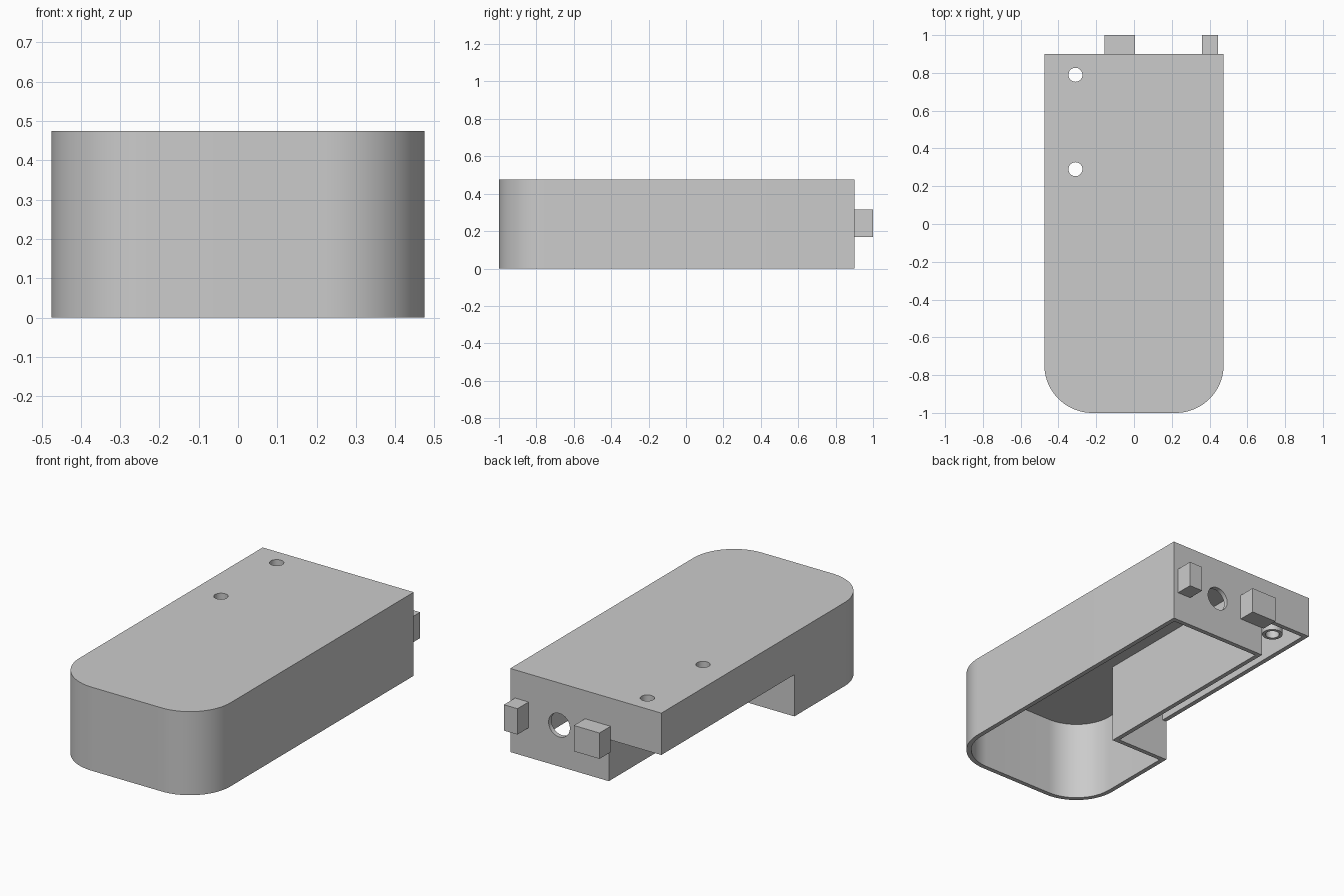
import bpy
import bmesh
from math import sin, cos, pi, radians

cube = bpy.data.objects.get("Cube")
if cube:
    bpy.data.objects.remove(cube, do_unlink=True)

grey = bpy.data.materials.new("plain grey")
colour = (0.6, 0.6, 0.6, 1)
grey.diffuse_color = colour
grey.use_nodes = True
grey.node_tree.nodes["Principled BSDF"].inputs["Base Color"].default_value = colour

# Main sizes
W, FRONT, BACK, H = 0.475, -1.0, 0.9, 0.475
WALL, ROOF, RADIUS = 0.026, 0.02, 0.255
NOTCH_X, NOTCH_Y, NOTCH_Z = -0.145, -0.295, 0.237


def prism(name, points, low, high, axis="z"):
    """Extrude a closed outline from low to high along z or y."""
    def place(p, t):
        return (p[0], p[1], t) if axis == "z" else (p[0], t, p[1])
    bm = bmesh.new()
    face = bm.faces.new([bm.verts.new(place(p, low)) for p in points])
    ext = bmesh.ops.extrude_face_region(bm, geom=[face])
    verts = [v for v in ext["geom"] if isinstance(v, bmesh.types.BMVert)]
    offset = (0, 0, high - low) if axis == "z" else (0, high - low, 0)
    bmesh.ops.translate(bm, verts=verts, vec=offset)
    bmesh.ops.recalc_face_normals(bm, faces=bm.faces)
    mesh = bpy.data.meshes.new(name)
    bm.to_mesh(mesh)
    bm.free()
    mesh.materials.append(grey)
    obj = bpy.data.objects.new(name, mesh)
    bpy.context.collection.objects.link(obj)
    return obj


def box(name, x0, x1, y0, y1, z0, z1):
    return prism(name, [(x0, y0), (x1, y0), (x1, y1), (x0, y1)], z0, z1)


def circle(cx, cy, r, n=40):
    return [(cx + r * cos(2 * pi * i / n), cy + r * sin(2 * pi * i / n)) for i in range(n)]


def rounded_front(inset, n=20):
    """Front edge of the plan with two round corners, from -x to +x."""
    r = RADIUS - inset
    cx, cy = W - RADIUS, FRONT + RADIUS
    arc = [(cx + r * sin(a), cy - r * cos(a)) for a in (pi / 2 * i / n for i in range(n + 1))]
    return [(-x, y) for x, y in reversed(arc)] + arc


def select_only(obj):
    bpy.ops.object.select_all(action="DESELECT")
    obj.select_set(True)
    bpy.context.view_layer.objects.active = obj


def cut(obj, cutter):
    select_only(obj)
    mod = obj.modifiers.new("cut", "BOOLEAN")
    mod.operation, mod.solver, mod.object = "DIFFERENCE", "EXACT", cutter
    bpy.ops.object.modifier_apply(modifier=mod.name)
    bpy.data.objects.remove(cutter, do_unlink=True)


def smooth(obj):
    select_only(obj)
    bpy.ops.object.shade_smooth_by_angle(angle=radians(30))


# Housing with round front corners and a lower step on one side
housing = prism("housing", rounded_front(0) + [(W, BACK), (-W, BACK)], 0, H)
cut(housing, box("step_cutter", -1, NOTCH_X, NOTCH_Y, 2, -1, NOTCH_Z))

# L-shaped main cavity, open at the bottom
inner = W - WALL
cavity = rounded_front(WALL) + [
    (inner, BACK - WALL), (NOTCH_X + WALL, BACK - WALL),
    (NOTCH_X + WALL, NOTCH_Y - WALL), (-inner, NOTCH_Y - WALL)]
cut(housing, prism("cavity_cutter", cavity, -0.1, H - ROOF))

# Shallow side compartment above the step
cut(housing, box("compartment_cutter", -inner, NOTCH_X, NOTCH_Y, BACK - WALL, 0.1, H - ROOF))

# Round opening in the back wall
cut(housing, prism("port_cutter", circle(0.167, 0.235, 0.067), 0.8, 1, "y"))

# Screw holes with hollow bosses below the roof
for label, y in (("rear", 0.79), ("middle", 0.29)):
    hole = circle(-0.31, y, 0.037)
    cut(housing, prism("hole_cutter", hole, 0.1, 1))
    boss = prism(label + "_screw_boss", circle(-0.31, y, 0.055), NOTCH_Z, H - ROOF)
    cut(boss, prism("bore_cutter", hole, 0.1, 1))
    smooth(boss)
smooth(housing)

# Tabs on the back wall
box("wide_tab", -0.156, 0.005, BACK, 1, 0.168, 0.315)
box("narrow_tab", 0.36, 0.445, BACK, 1, 0.168, 0.315)
